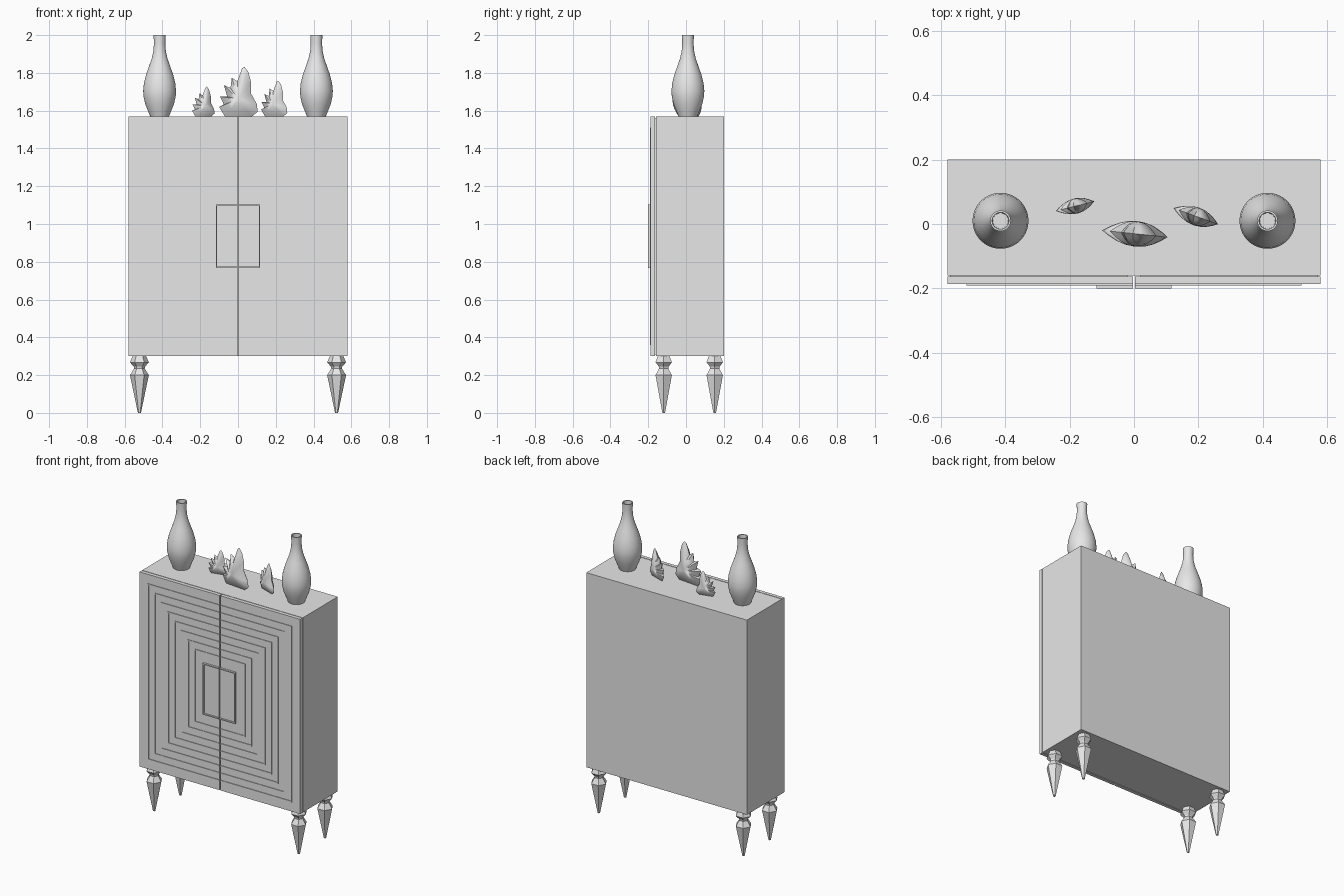
import bpy, bmesh, math
from mathutils import Matrix

if "Cube" in bpy.data.objects:
    bpy.data.objects.remove(bpy.data.objects["Cube"], do_unlink=True)

GREY = bpy.data.materials.new("plain_grey")
GREY.use_nodes = True
GREY.diffuse_color = (0.8, 0.8, 0.8, 1)
GREY.node_tree.nodes["Principled BSDF"].inputs["Base Color"].default_value = (0.8, 0.8, 0.8, 1)


def finish(name, bm, smooth=None):
    bmesh.ops.recalc_face_normals(bm, faces=bm.faces[:])
    mesh = bpy.data.meshes.new(name)
    bm.to_mesh(mesh)
    bm.free()
    mesh.materials.append(GREY)
    obj = bpy.data.objects.new(name, mesh)
    bpy.context.collection.objects.link(obj)
    if smooth:
        bpy.ops.object.select_all(action="DESELECT")
        obj.select_set(True)
        bpy.context.view_layer.objects.active = obj
        bpy.ops.object.shade_smooth_by_angle(angle=math.radians(smooth))
    return obj


def add_box(bm, x, y, z):
    size = Matrix.Diagonal((x[1] - x[0], y[1] - y[0], z[1] - z[0], 1))
    mid = Matrix.Translation((sum(x) / 2, sum(y) / 2, sum(z) / 2))
    bmesh.ops.create_cube(bm, size=1, matrix=mid @ size)


def lathe(name, profile, sides, location, smooth=None):
    """Revolve (radius, height) points; cap both ends."""
    bm = bmesh.new()
    rings = []
    for r, z in profile:
        rings.append([bm.verts.new((r * math.cos(a), r * math.sin(a), z))
                      for a in (math.tau * i / sides for i in range(sides))])
    for lo, hi in zip(rings, rings[1:]):
        for i in range(sides):
            j = (i + 1) % sides
            bm.faces.new((lo[i], lo[j], hi[j], hi[i]))
    bm.faces.new(rings[0])
    bm.faces.new(rings[-1])
    obj = finish(name, bm, smooth)
    obj.location = location
    return obj


# Cabinet carcass
bm = bmesh.new()
add_box(bm, (-0.58, 0.58), (-0.16, 0.2), (0.3, 1.57))
finish("cabinet_body", bm)

# Doors, concentric ridges and framed pulls, one set per side
MID_Z = 0.935
FACE = -0.187
GAP = 0.003
for side, s in (("left", 1), ("right", -1)):
    def span(a, b):
        return tuple(sorted((s * a, s * b)))

    def half_frame(bm, w, h, t, y):
        """Three bars of a rectangle open at the centre gap."""
        add_box(bm, span(w - t, w), y, (MID_Z - h, MID_Z + h))
        for e in (-1, 1):
            z = sorted((MID_Z + e * h, MID_Z + e * (h - t)))
            add_box(bm, span(GAP, w - t), y, z)

    bm = bmesh.new()
    add_box(bm, span(GAP, 0.58), (FACE, -0.164), (0.3, 1.57))
    finish(side + "_door", bm)

    bm = bmesh.new()
    for i in range(8):
        half_frame(bm, 0.52 - 0.048 * i, 0.575 - 0.048 * i, 0.008, (FACE - 0.004, FACE))
    finish(side + "_door_ridges", bm)

    bm = bmesh.new()
    half_frame(bm, 0.117, 0.167, 0.007, (-0.2, FACE))
    add_box(bm, span(GAP, 0.11), (FACE - 0.003, FACE), (MID_Z - 0.16, MID_Z + 0.16))
    finish(side + "_pull", bm)

    # Door hinge strip joining door and carcass
    bm = bmesh.new()
    add_box(bm, span(0.02, 0.572), (-0.164, -0.16), (0.308, 1.562))
    finish(side + "_door_backing", bm)

# Faceted tapered legs
LEG = [(0.008, 0), (0.05, 0.2), (0.028, 0.235), (0.03, 0.245),
       (0.05, 0.268), (0.036, 0.3)]
for xs, side in ((1, "left"), (-1, "right")):
    for y, end in ((-0.118, "front"), (0.152, "back")):
        lathe(f"{end}_{side}_leg", LEG, 6, (xs * 0.522, y, 0))

# Bottle vases with a hollow mouth
VASE = [(0.05, 0), (0.06, 0.025), (0.076, 0.065), (0.085, 0.105), (0.087, 0.135),
        (0.083, 0.175), (0.072, 0.22), (0.056, 0.265), (0.042, 0.305),
        (0.033, 0.345), (0.03, 0.385), (0.032, 0.43), (0.026, 0.43), (0.024, 0.36)]
for xs, side in ((1, "left"), (-1, "right")):
    lathe(side + "_vase", VASE, 40, (xs * 0.415, 0.01, 1.57), 40)

# Spiky carved ornaments: outline puffed out to a lens section
OUTLINE = [(-.07, 0), (-.1, .05), (-.075, .062), (-.096, .105), (-.058, .105),
           (-.075, .165), (-.04, .15), (-.033, .205), (-.004, .185), (.022, .255),
           (.035, .262), (.055, .235), (.07, .18), (.07, .12), (.1, .065),
           (.105, .025), (.075, 0)]
CENTRE = (0.008, 0.09)


def ornament(name, location, scale, angle):
    bm = bmesh.new()
    n = len(OUTLINE)
    edge = [bm.verts.new((x, 0, z)) for x, z in OUTLINE]
    for s in (-1, 1):
        last = edge
        for t in (0.8, 0.55, 0.3):
            ring = [bm.verts.new((CENTRE[0] + t * (x - CENTRE[0]), s * 0.04 * (1 - t * t),
                                  CENTRE[1] + t * (z - CENTRE[1]))) for x, z in OUTLINE]
            for i in range(n):
                j = (i + 1) % n
                bm.faces.new((last[i], last[j], ring[j], ring[i]))
            last = ring
        tip = bm.verts.new((CENTRE[0], s * 0.04, CENTRE[1]))
        for i in range(n):
            bm.faces.new((last[i], last[(i + 1) % n], tip))
    obj = finish(name, bm, 50)
    obj.location = location
    obj.scale = (scale,) * 3
    obj.rotation_euler.z = math.radians(angle)


ornament("centre_ornament", (0, -0.03, 1.57), 1, -6)
ornament("right_ornament", (-0.185, 0.055, 1.57), 0.6, 14)
ornament("left_ornament", (0.19, 0.025, 1.57), 0.72, -20)
